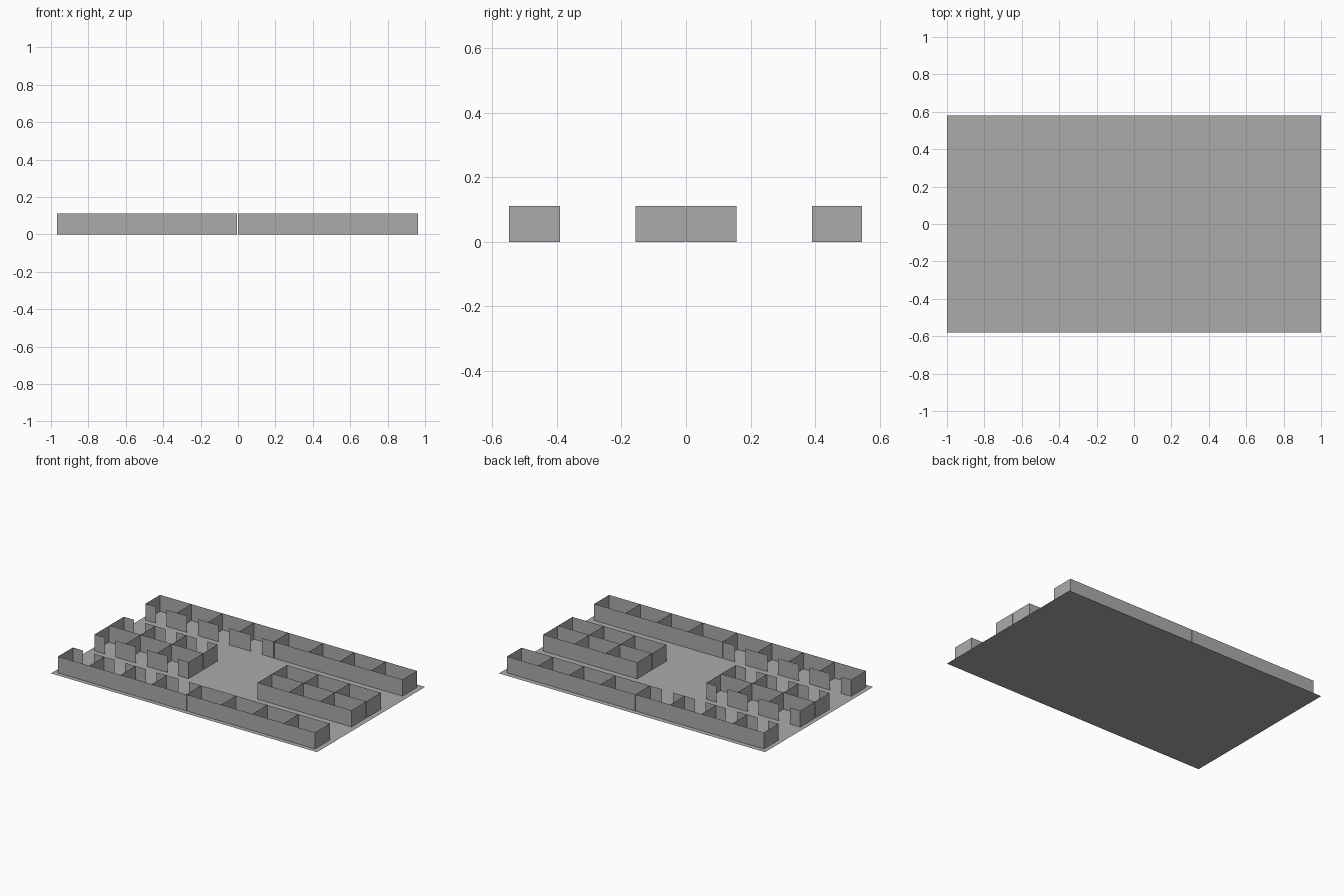
import bpy
import bmesh

cube = bpy.data.objects.get("Cube")
if cube:
    bpy.data.objects.remove(cube, do_unlink=True)

HEIGHT = 0.112   # wall height
DOOR = 0.08      # clear door width
GAP = 0.002      # half the gap between back-to-back blocks

grey = bpy.data.materials.new("plain grey")
grey.use_nodes = True
colour = (0.41, 0.41, 0.41, 1)
grey.diffuse_color = colour
grey.node_tree.nodes["Principled BSDF"].inputs["Base Color"].default_value = colour


def finish(bm, name):
    mesh = bpy.data.meshes.new(name)
    bm.to_mesh(mesh)
    bm.free()
    mesh.materials.append(grey)
    bpy.context.collection.objects.link(bpy.data.objects.new(name, mesh))


def wall(bm, x0, y0, x1, y1):
    """One upright sheet standing on the floor."""
    corners = ((x0, y0, 0), (x1, y1, 0), (x1, y1, HEIGHT), (x0, y0, HEIGHT))
    bm.faces.new([bm.verts.new(c) for c in corners])


def room_block(name, xs, y_back, y_door):
    """A row of rooms: long back wall, dividers, and a door in each room."""
    bm = bmesh.new()
    wall(bm, xs[0], y_back, xs[-1], y_back)
    for x in xs:
        wall(bm, x, y_back, x, y_door)
    # Door-side panels run from one opening to the next
    edges = [xs[0]]
    for a, b in zip(xs, xs[1:]):
        mid = (a + b) / 2
        edges += [mid - DOOR / 2, mid + DOOR / 2]
    edges.append(xs[-1])
    for a, b in zip(edges[::2], edges[1::2]):
        wall(bm, a, y_door, b, y_door)
    finish(bm, name)


# Floor sheet
bm = bmesh.new()
bm.faces.new([bm.verts.new(c) for c in
              ((-1, -0.58, 0), (1, -0.58, 0), (1, 0.58, 0), (-1, 0.58, 0))])
finish(bm, "floor")

# Room blocks on both sides of the centre line
CENTRE = -0.0025
lines = (0.9655, 0.7305, 0.4955, 0.2600)
for side, sign in (("left", 1), ("right", -1)):
    inner = [CENTRE + sign * d for d in lines]
    outer = inner + [CENTRE + sign * GAP]
    room_block(f"back_rooms_{side}", outer, 0.546, 0.390)
    room_block(f"front_rooms_{side}", outer, -0.549, -0.390)
    room_block(f"middle_back_rooms_{side}", inner, GAP, 0.157)
    room_block(f"middle_front_rooms_{side}", inner, -GAP, -0.157)
